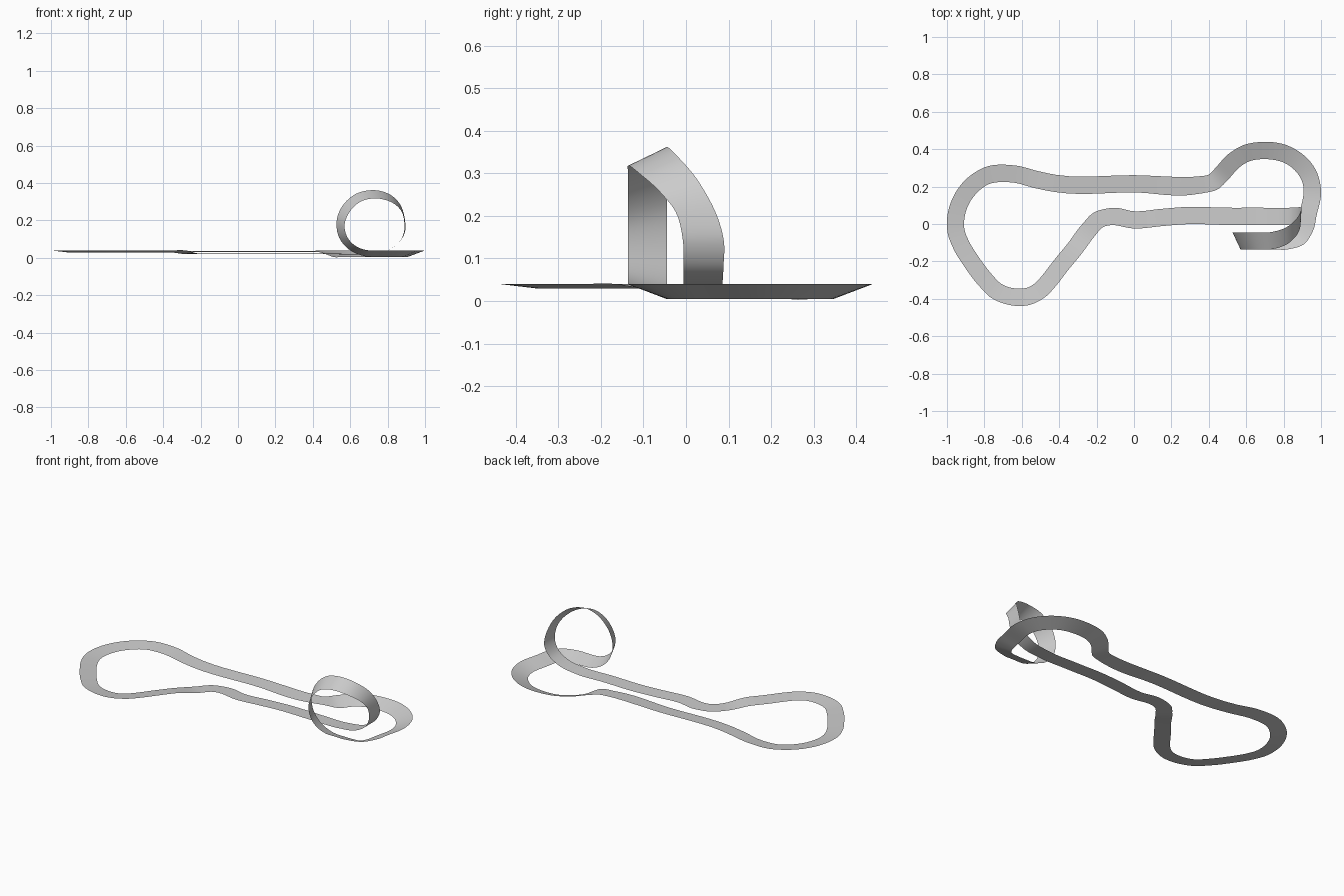
import bpy
from mathutils import Vector

if "Cube" in bpy.data.objects:
    bpy.data.objects.remove(bpy.data.objects["Cube"])

HALF = 0.046   # half the track width
STEPS = 6      # ribbon strips between two stations

# Flat legs: centreline points with (outer z, inner z) bank, counter-clockwise
right_bend = [(.82, -.09), (.88, -.072), (.914, -.02), (.93, .05), (.953, .19),
              (.935, .26), (.89, .322), (.82, .37), (.69, .393), (.6, .378),
              (.53, .335), (.475, .275)]
back_straight = [(.42, .223), (.36, .21), (0, .215), (-.42, .217), (-.52, .237)]
left_bend = [(-.64, .267), (-.79, .257), (-.85, .22), (-.92, .135), (-.953, .03),
             (-.951, -.04), (-.925, -.11), (-.87, -.2), (-.79, -.305), (-.74, -.355),
             (-.67, -.385), (-.56, -.385), (-.5, -.352), (-.46, -.31), (-.39, -.22),
             (-.32, -.135)]
front_straight = [(-.245, -.035), (-.19, .022), (-.12, .04), (0, .022),
                  (.15, .035), (.28, .045), (.5, .041), (.68, .041)]
legs = [(right_bend, .04, .005), (back_straight, .037, .03),
        (left_bend, .04, .029), (front_straight, .023, .02)]

# Loop climbing half: far edge xyz, near edge xyz
loop_up = [(.8, .086, .042, .8, -.006, .042), (.86, .088, .08, .86, -.006, .08),
           (.893, .089, .14, .888, -.007, .14), (.893, .073, .2, .888, -.02, .2),
           (.87, .03, .28, .87, -.06, .255), (.81, -.02, .34, .815, -.11, .3)]
# Loop descending half: far x, z, near x, z (constant y)
loop_down = [(.72, .362, .73, .318), (.63, .342, .655, .3), (.56, .28, .6, .25),
             (.528, .2, .57, .18), (.54, .11, .585, .11), (.59, .047, .625, .066),
             (.66, .013, .68, .043), (.75, .005, .76, .04)]


def flat_stations():
    pts = [(Vector(p), zo, zi) for leg, zo, zi in legs for p in leg]
    out = []
    for i, (p, zo, zi) in enumerate(pts):
        d = Vector((0, 0))
        if i > 0:
            d += (p - pts[i - 1][0]).normalized()
        if i < len(pts) - 1:
            d += (pts[i + 1][0] - p).normalized()
        if i in (0, len(pts) - 1):
            d = Vector((1, 0))
        d.normalize()
        n = Vector((-d.y, d.x)) * HALF
        out.append((Vector((*(p + n), zi)), Vector((*(p - n), zo))))
    return out


stations = flat_stations()
stations += [(Vector(s[:3]), Vector(s[3:])) for s in loop_up]
stations += [(Vector((a, -.045, b)), Vector((c, -.136, d))) for a, b, c, d in loop_down]
count = len(stations)
mids = [(a + b) / 2 for a, b in stations]
span = [(mids[(i + 1) % count] - mids[i]).length for i in range(count)]


def slope(side, i):
    # Tangent of an edge at a station, weighted by spacing
    p0, p1, p2 = (stations[(i + k) % count][side] for k in (-1, 0, 1))
    h0, h1 = span[(i - 1) % count], span[i % count]
    return ((p1 - p0) / h0 * h1 + (p2 - p1) / h1 * h0) / (h0 + h1)


def edge_point(side, i, t):
    a, b = stations[i][side], stations[(i + 1) % count][side]
    ma, mb = slope(side, i) * span[i], slope(side, i + 1) * span[i]
    return (a * (2 * t**3 - 3 * t**2 + 1) + ma * (t**3 - 2 * t**2 + t)
            + b * (3 * t**2 - 2 * t**3) + mb * (t**3 - t**2))


# Closed ribbon
verts = [edge_point(side, i, k / STEPS)
         for i in range(count) for k in range(STEPS) for side in (0, 1)]
n = len(verts)
faces = [(j, j + 1, (j + 3) % n, (j + 2) % n) for j in range(0, n, 2)]
mesh = bpy.data.meshes.new("track_ribbon")
mesh.from_pydata(verts, [], faces)
for poly in mesh.polygons:
    poly.use_smooth = True
mesh.update()
track = bpy.data.objects.new("track_ribbon", mesh)
bpy.context.collection.objects.link(track)
